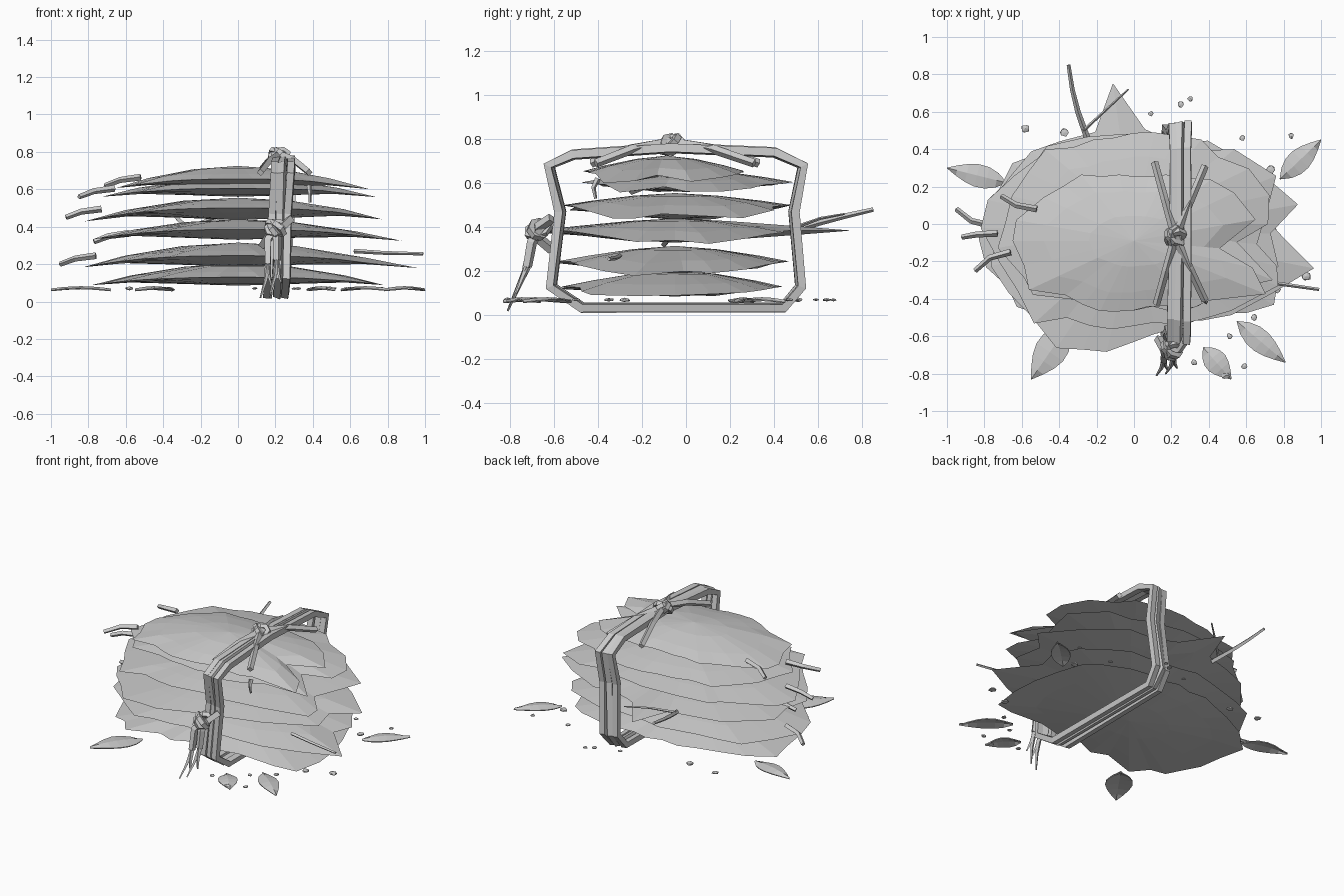
import bpy, bmesh, math, random
from mathutils import Vector

random.seed(7)
cube = bpy.data.objects.get("Cube")
if cube:
    bpy.data.objects.remove(cube, do_unlink=True)

grey = bpy.data.materials.new("plain_grey")
grey.use_nodes = True
grey.diffuse_color = (0.6, 0.6, 0.6, 1)
grey.node_tree.nodes["Principled BSDF"].inputs["Base Color"].default_value = grey.diffuse_color


def finish(name, bm):
    bmesh.ops.recalc_face_normals(bm, faces=bm.faces)
    mesh = bpy.data.meshes.new(name)
    bm.to_mesh(mesh)
    bm.free()
    mesh.materials.append(grey)
    obj = bpy.data.objects.new(name, mesh)
    bpy.context.collection.objects.link(obj)
    return obj


def tube(name, points, radius, closed=False, taper=1.0):
    """Thin faceted rod along a path."""
    curve = bpy.data.curves.new(name, "CURVE")
    curve.dimensions = "3D"
    curve.bevel_depth = radius
    curve.bevel_resolution = 0
    curve.use_fill_caps = True
    spline = curve.splines.new("POLY")
    spline.points.add(len(points) - 1)
    for i, (p, co) in enumerate(zip(spline.points, points)):
        p.co = (*co, 1)
        p.radius = 1 + (taper - 1) * i / (len(points) - 1)
    spline.use_cyclic_u = closed
    spline.use_smooth = False
    curve.materials.append(grey)
    obj = bpy.data.objects.new(name, curve)
    bpy.context.collection.objects.link(obj)
    bpy.ops.object.select_all(action="DESELECT")
    obj.select_set(True)
    bpy.context.view_layer.objects.active = obj
    bpy.ops.object.convert(target="MESH")


def pillow_leaf(name, z, a, b, rise, height, spikes, cy=-0.05):
    """Ragged lens-shaped leaf: ridged top, keeled flat-bottomed belly, ends drooping to z."""
    count = 28
    outline = []
    for i in range(count):
        t = math.tau * i / count
        c, s = math.cos(t), math.sin(t)
        r = (abs(c / a) ** 2.3 + abs(s / b) ** 2.3) ** (-1 / 2.3)
        outline.append([t, r * random.uniform(0.92, 1.04)])
    for angle, radius in spikes:
        t = math.radians(angle) % math.tau
        outline[round(t / math.tau * count) % count] = [t, radius]
    bm = bmesh.new()

    def ring(f, side):
        verts = []
        for t, r in outline:
            # inner rings relax toward a plain ellipse
            plain = a * b / math.hypot(b * math.cos(t), a * math.sin(t))
            rr = f * (r * f + plain * 0.95 * (1 - f))
            x, y = rr * math.cos(t), rr * math.sin(t)
            edge = rise * max(1 - abs(x / a) ** 2.7, -0.1)
            bulge = 1 - f ** 1.6
            lift = height * bulge if side > 0 else -max(edge, 0) * bulge
            verts.append(bm.verts.new((x, y + cy, z + edge + lift)))
        return verts

    rim = ring(1, 1)
    for side in (1, -1):
        outer = rim
        for f in (0.75, 0.38):
            inner = ring(f, side)
            for i in range(count):
                j = (i + 1) % count
                bm.faces.new((outer[i], outer[j], inner[j], inner[i]))
            outer = inner
        tip = bm.verts.new((0, cy, z + (rise + height if side > 0 else 0)))
        for i in range(count):
            bm.faces.new((outer[i], outer[(i + 1) % count], tip))
    finish(name, bm)


# Stack of ragged leaf layers, bottom to top
pillow_leaf("leaf_layer_1", 0.085, 0.8, 0.5, 0.045, 0.075,
            [(200, 0.88), (212, 0.74), (230, 0.7), (-27, 0.84), (-35, 0.74), (35, 0.68)])
pillow_leaf("leaf_layer_2", 0.185, 0.82, 0.52, 0.06, 0.07,
            [(-11, 0.98), (3, 0.74), (-24, 0.8), (182, 0.83), (150, 0.75), (235, 0.66), (-40, 0.68)])
pillow_leaf("leaf_layer_3", 0.33, 0.79, 0.53, 0.055, 0.055,
            [(98, 0.81), (84, 0.56), (111, 0.58), (10, 0.89), (236, 0.74), (246, 0.68),
             (257, 0.65), (270, 0.58), (281, 0.55), (-25, 0.7)])
pillow_leaf("leaf_layer_4", 0.435, 0.79, 0.52, 0.065, 0.055,
            [(-20, 0.82), (-5, 0.66), (22, 0.82), (178, 0.82), (222, 0.72), (40, 0.7), (135, 0.66)])
pillow_leaf("leaf_layer_5", 0.56, 0.73, 0.48, 0.045, 0.06,
            [(-22, 0.8), (-10, 0.56), (12, 0.74), (190, 0.74), (215, 0.66), (140, 0.62)], 0)
pillow_leaf("leaf_layer_6", 0.605, 0.66, 0.37, 0.05, 0.07,
            [(-22, 0.76), (-5, 0.46), (10, 0.66), (170, 0.64), (205, 0.62), (-48, 0.48)], -0.09)

# Three parallel strands wrapped round the stack (y, z profile)
loop = [(-0.62, 0.68), (-0.51, 0.73), (-0.07, 0.76), (0.4, 0.74), (0.53, 0.68), (0.49, 0.47),
        (0.52, 0.13), (0.44, 0.035), (-0.47, 0.035), (-0.61, 0.13), (-0.57, 0.47)]
for n, offset in enumerate((-0.045, 0, 0.045)):
    grow = 1 + 0.012 * (n - 1)
    tube(f"binding_strand_{n + 1}",
         [(0.22 + offset + 0.06 * (z - 0.3) + random.uniform(-0.01, 0.01), y * grow, z)
          for y, z in loop], 0.027, closed=True)


def knot(name, centre, scale):
    """Tangle of small tilted loops."""
    c = Vector(centre)
    for n in range(3):
        turn = n * math.pi / 3 + 0.4
        u = Vector((math.cos(turn), math.sin(turn), 0.3))
        v = Vector((-math.sin(turn) * 0.5, math.cos(turn) * 0.5, 0.6))
        path = [c + scale * (u * math.cos(k * math.tau / 7) + v * math.sin(k * math.tau / 7))
                for k in range(7)]
        tube(f"{name}_loop_{n + 1}", path, 0.02, closed=True)


# Top knot with four spreading ends
knot("top_knot", (0.22, -0.07, 0.775), 0.05)
for n, (x, y) in enumerate([(0.11, 0.33), (0.38, 0.31), (0.12, -0.43), (0.38, -0.41)]):
    tube(f"top_knot_end_{n + 1}",
         [(0.22, -0.07, 0.785), (0.22 + (x - 0.22) * 0.5, -0.07 + (y + 0.07) * 0.5, 0.755), (x, y, 0.69)],
         0.022, taper=0.9)
tube("drooping_end", [(0.38, -0.4, 0.62), (0.385, -0.42, 0.58), (0.385, -0.41, 0.53)], 0.014, taper=0.5)

# Front knot with a slanting wrap and hanging frayed ends
knot("front_knot", (0.2, -0.67, 0.39), 0.05)
tube("front_knot_wrap", [(0.13, -0.61, 0.3), (0.16, -0.67, 0.35), (0.24, -0.67, 0.4), (0.28, -0.61, 0.44)], 0.025)
for n, (x, y, z) in enumerate([(0.16, -0.73, 0.2), (0.21, -0.72, 0.22)]):
    tube(f"front_knot_end_{n + 1}", [(0.2, -0.67, 0.39), (x, -0.7, 0.33), (x, y, z)], 0.027, taper=0.8)
    for dx, dy, dz in ((-0.04, -0.08, -0.18), (0.02, -0.05, -0.12)):
        tube("frayed_fibre", [(x, y, z), (x + dx / 3, y + dy / 2, z + dz / 2), (x + dx, y + dy, z + dz)],
             0.016, taper=0.3)

# Leaf stalks at the left-hand ends
for n, (x, y, z, dy) in enumerate([(-0.95, 0.08, 0.2, -0.09), (-0.77, -0.1, 0.32, 0.03),
                                   (-0.92, -0.07, 0.45, 0.02), (-0.85, -0.25, 0.56, 0.1),
                                   (-0.71, 0.15, 0.62, -0.07)]):
    tube(f"leaf_stalk_{n + 1}", [(x, y, z), (x + 0.08, y + dy * 0.7, z + 0.03), (x + 0.19, y + dy, z + 0.045)],
         0.014, taper=1.3)

# Loose twigs
tube("back_twig", [(-0.25, 0.46, 0.38), (-0.3, 0.6, 0.42), (-0.33, 0.72, 0.45), (-0.35, 0.85, 0.48)], 0.017, taper=0.6)
tube("thin_back_twig", [(-0.27, 0.5, 0.4), (-0.15, 0.61, 0.44), (-0.03, 0.72, 0.46)], 0.009, taper=0.5)
tube("side_twig", [(0.62, -0.3, 0.27), (0.78, -0.32, 0.26), (0.99, -0.35, 0.255)], 0.012, taper=0.7)


def fallen_leaf(name, start, end, width):
    """Small pointed leaf, nearly flat, with a midrib."""
    a, b = Vector((*start, 0.07)), Vector((*end, 0.07))
    across = Vector((a.y - b.y, b.x - a.x, 0)).normalized()
    bm = bmesh.new()
    rows = []
    for k in range(7):
        t = k / 6
        mid = a.lerp(b, t) + Vector((0, 0, 0.012 * math.sin(math.pi * t)))
        half = width * math.sin(math.pi * t ** 0.85) + 0.002
        rows.append([bm.verts.new(mid + across * half * s - Vector((0, 0, 0.01 * abs(s))))
                     for s in (-1, 0, 1)])
    for r, q in zip(rows, rows[1:]):
        for i in (0, 1):
            bm.faces.new((r[i], r[i + 1], q[i + 1], q[i]))
    solid = finish(name, bm).modifiers.new("thickness", "SOLIDIFY")
    solid.thickness = 0.006


for n, (start, end, width) in enumerate([((-0.68, 0.22), (-1.0, 0.3), 0.06), ((0.78, 0.24), (1.0, 0.45), 0.06),
                                         ((0.55, -0.52), (0.81, -0.74), 0.06), ((0.37, -0.66), (0.52, -0.83), 0.06),
                                         ((-0.35, -0.54), (-0.55, -0.83), 0.085)]):
    fallen_leaf(f"fallen_leaf_{n + 1}", start, end, width)

# Crumbs scattered on the ground
crumbs = [(-0.58, 0.51), (-0.37, 0.49), (0.3, 0.67), (0.25, 0.64), (0.09, 0.59), (0.58, 0.46),
          (0.73, 0.29), (0.84, 0.47), (0.92, -0.28), (0.76, -0.35), (0.64, -0.5), (0.51, -0.6),
          (0.32, -0.74), (0.49, -0.81), (0.59, -0.76)]
for n, (x, y) in enumerate(crumbs):
    bm = bmesh.new()
    bmesh.ops.create_icosphere(bm, subdivisions=1, radius=random.uniform(0.017, 0.03))
    for v in bm.verts:
        v.co *= random.uniform(0.7, 1.1)
        v.co.z *= 0.4
    crumb = finish(f"crumb_{n + 1}", bm)
    crumb.location = (x, y, 0.07)
